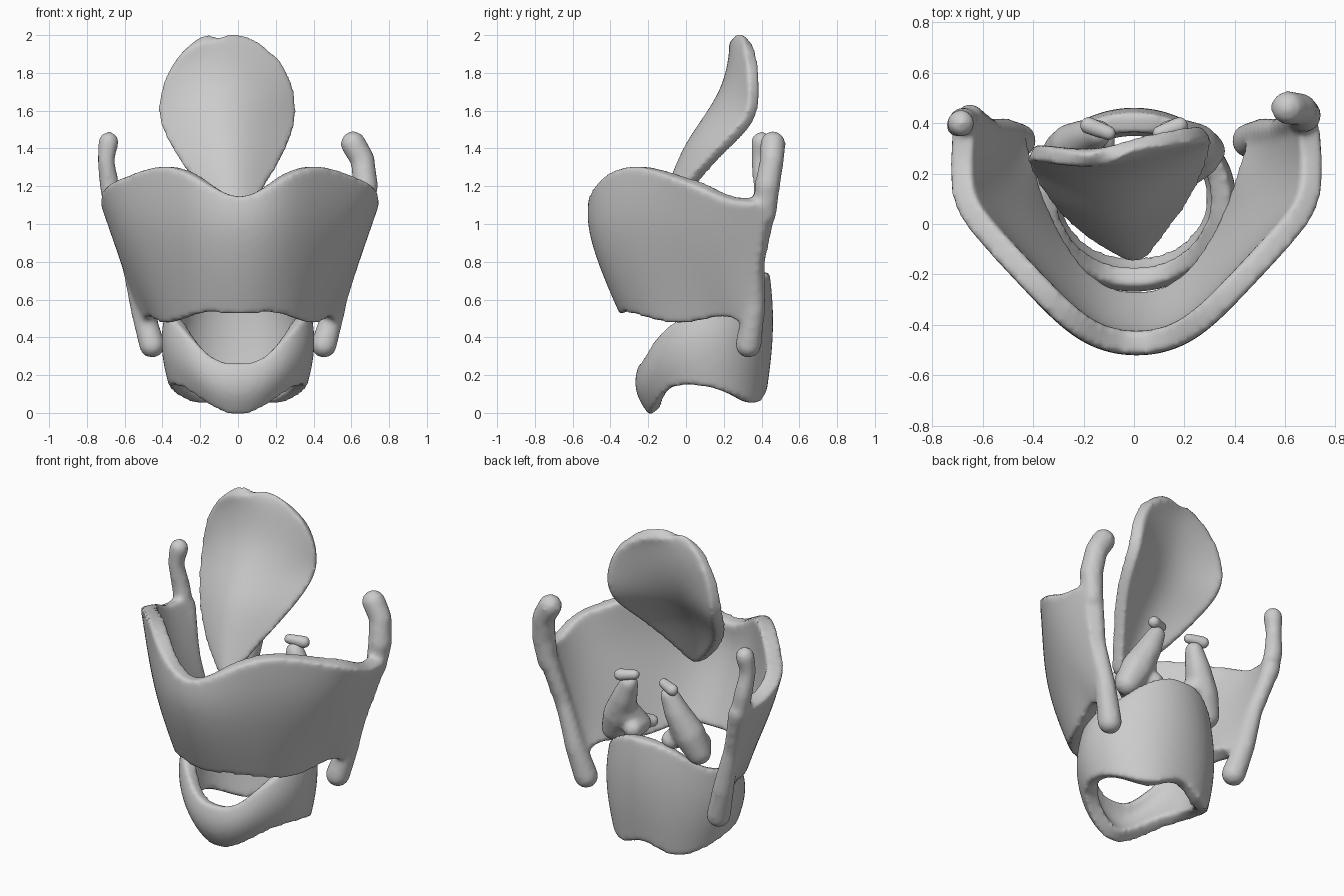
import bpy, bmesh, math
from mathutils import Vector, Matrix

if "Cube" in bpy.data.objects:
    bpy.data.objects.remove(bpy.data.objects["Cube"])


def add_object(name, bm):
    me = bpy.data.meshes.new(name)
    bm.to_mesh(me)
    bm.free()
    ob = bpy.data.objects.new(name, me)
    bpy.context.collection.objects.link(ob)
    return ob


def sheet(rows, thick, closed=False, bm_into=None):
    """Smooth, thickened surface through rows of points, returned as a bmesh."""
    bm = bmesh.new()
    grid = [[bm.verts.new(p) for p in r] for r in rows]
    n = len(grid)
    for i in range(n if closed else n - 1):
        a, b = grid[i], grid[(i + 1) % n]
        for j in range(len(a) - 1):
            bm.faces.new((a[j], b[j], b[j + 1], a[j + 1]))
    bmesh.ops.recalc_face_normals(bm, faces=bm.faces)
    ob = add_object("temp_sheet", bm)
    ob.modifiers.new("sub", 'SUBSURF').levels = 3
    so = ob.modifiers.new("solid", 'SOLIDIFY')
    so.thickness, so.offset = thick, 0
    dg = bpy.context.evaluated_depsgraph_get()
    me = bpy.data.meshes.new_from_object(ob.evaluated_get(dg))
    out = bm_into or bmesh.new()
    out.from_mesh(me)
    bmesh.ops.recalc_face_normals(out, faces=out.faces)
    bpy.data.objects.remove(ob)
    bpy.data.meshes.remove(me)
    return out


def chain(bm, pts, steps=12):
    """Tapered rounded limb: overlapping balls along (x, y, z, radius) points."""
    for p, q in zip(pts, pts[1:]):
        for k in range(steps + 1):
            x, y, z, r = Vector(p).lerp(Vector(q), k / steps)
            bmesh.ops.create_icosphere(bm, subdivisions=2, radius=r,
                                       matrix=Matrix.Translation((x, y, z)))


def fuse(name, bm, voxel=0.016, smooth=8):
    ob = add_object(name, bm)
    m = ob.modifiers.new("fuse", 'REMESH')
    m.mode, m.voxel_size, m.use_smooth_shade = 'VOXEL', voxel, True
    s = ob.modifiers.new("smooth", 'SMOOTH')
    s.factor, s.iterations = 0.5, smooth
    return ob


# Thyroid shield: half columns (bottom, middle, upper, top) from front to back
half = [
    ((0, -.32, .53), (0, -.43, .78), (0, -.50, 1.0), (0, -.48, 1.09)),
    ((.17, -.28, .56), (.18, -.38, .78), (.2, -.45, 1.02), (.2, -.44, 1.25)),
    ((.30, -.14, .49), (.34, -.22, .76), (.38, -.27, 1.04), (.38, -.26, 1.33)),
    ((.39, .04, .48), (.46, -.03, .74), (.55, -.06, 1.02), (.59, -.04, 1.25)),
    ((.44, .20, .54), (.53, .14, .74), (.63, .10, 1.0), (.70, .09, 1.21)),
    ((.47, .30, .50), (.55, .27, .72), (.64, .26, .95), (.70, .27, 1.11)),
    ((.48, .38, .45), (.55, .38, .70), (.63, .41, .95), (.68, .43, 1.15)),
]
cols = [[(-x, y, z) for x, y, z in c] for c in reversed(half[1:])] + half
cols = [[(x + .01, y, z) for x, y, z in c] for c in cols]
bm = sheet(cols, .095)
# Rear ridges ending in the lower horns, then the upper horns
for s in (1, -1):
    chain(bm, [(s * .65, .425, 1.08, .055), (s * .575, .375, .8, .045),
               (s * .51, .36, .55, .062), (s * .455, .33, .36, .072)])
chain(bm, [(.655, .42, 1.05, .06), (.675, .43, 1.2, .07),
           (.66, .455, 1.34, .066), (.61, .46, 1.425, .07)])
chain(bm, [(-.65, .41, 1.05, .055), (-.68, .41, 1.2, .055),
           (-.70, .39, 1.34, .047), (-.685, .40, 1.435, .057)])
fuse("thyroid_shield", bm)

# Cricoid ring: low arch in front, tall plate behind (degrees, bottom, top)
prof = [(0, -.01, .25), (22, .05, .26), (48, .15, .43), (75, .16, .52),
        (100, .14, .55), (125, .08, .59), (152, .03, .73), (180, .15, .75)]
prof += [(360 - a, b, t) for a, b, t in reversed(prof[1:-1])]
ring = []
for a, b, t in prof:
    c, s = math.cos(math.radians(a)), math.sin(math.radians(a))
    front = max(c, 0) ** 2
    pts = []
    for f, k, lean in ((0, .9, .03), (.35, 1, 0), (.7, 1.02, -.005), (1, .95, 0)):
        pts.append((.372 * s * k, .1 - .33 * c * k + lean * front, b + (t - b) * f))
    ring.append(pts)
fuse("cricoid_ring", sheet(ring, .082, True), smooth=6)

# Arytenoid pyramids with forward spurs, and the small caps on their tips
for s, side in ((1, "right"), (-1, "left")):
    bm = bmesh.new()
    chain(bm, [(s * .29, .29, .69, .075), (s * .24, .31, .80, .095),
               (s * .18, .345, .93, .075), (s * .14, .36, 1.03, .055)])
    chain(bm, [(s * .27, .26, .73, .075), (s * .14, .13, .71, .04)])
    chain(bm, [(s * .20, .31, .82, .085), (s * .14, .24, .74, .06),
               (s * .13, .33, .74, .06)])
    fuse("arytenoid_" + side, bm, .012, 12)
    bm = bmesh.new()
    chain(bm, [(s * .18, .39, 1.085, .036), (s * .10, .36, 1.095, .03)])
    fuse("corniculate_" + side, bm, .009, 4)

# Epiglottis leaf: rows of (z, left, right, midrib y, edge y)
leaf = [(1.03, -.03, .04, -.125, -.11), (1.2, -.21, .13, -.075, .0),
        (1.4, -.345, .255, -.01, .16), (1.55, -.415, .295, .09, .32),
        (1.70, -.405, .29, .20, .325), (1.85, -.35, .235, .25, .315),
        (1.96, -.25, .10, .27, .295), (1.985, -.17, .0, .28, .285)]
bm = None
# front skin, then a flatter backing that thickens the middle
for flat, narrow in ((0, 1), (.3, .96)):
    rows = []
    for z, l, r, ym, ye in leaf:
        row = []
        for t in (-1, -.55, 0, .55, 1):
            x = (l + r) / 2 + t * narrow * (r - l) / 2
            y = ym + (ye - ym) * (flat + (1 - flat) * abs(t) ** 1.4)
            row.append((x, y + .07 * t * min(z - 1.03, .55), z))
        rows.append(row)
    bm = sheet(rows, .065, bm_into=bm)
fuse("epiglottis_leaf", bm, .014, 8)
